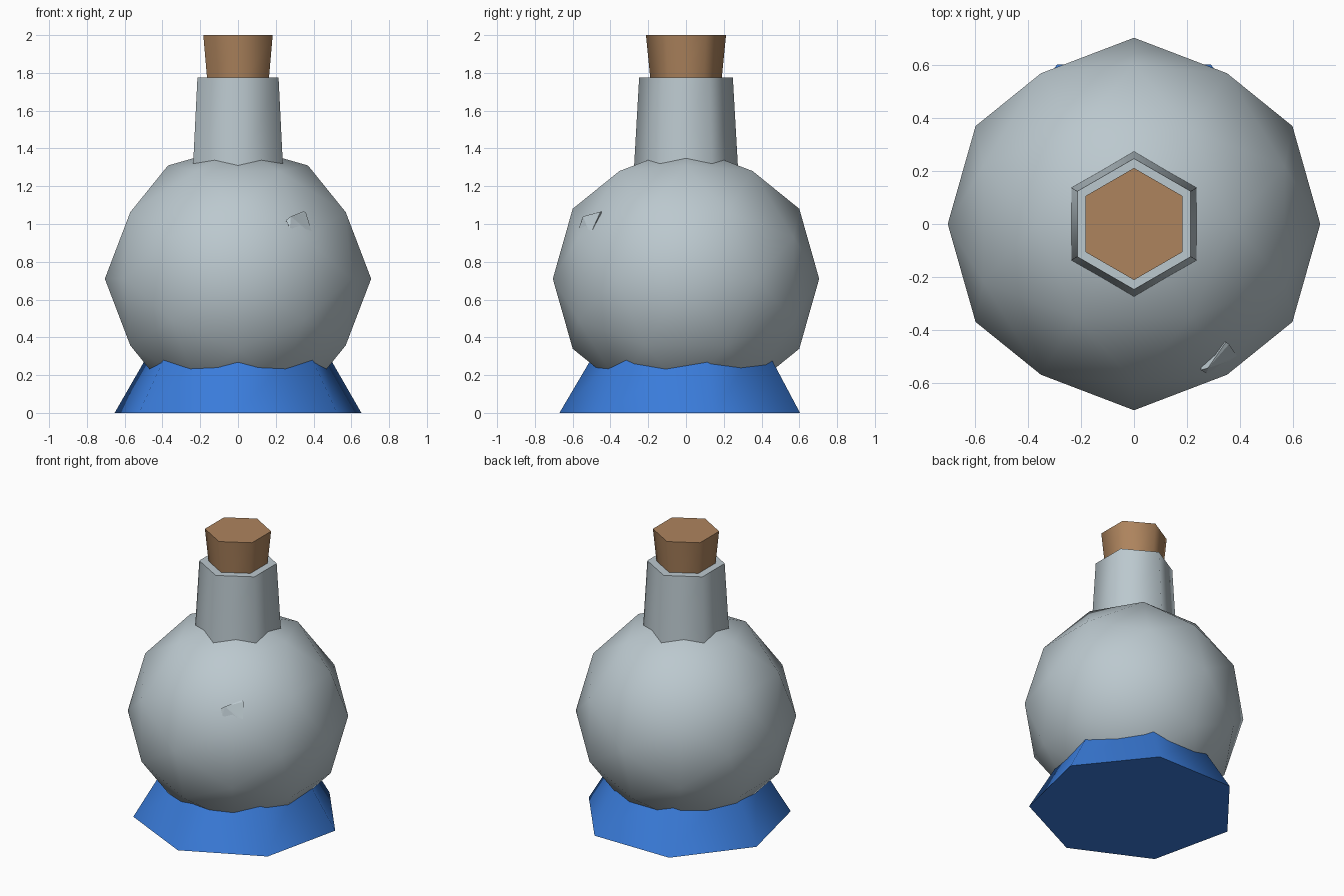
import bpy, bmesh, math
from mathutils import Vector

if "Cube" in bpy.data.objects:
    bpy.data.objects.remove(bpy.data.objects["Cube"])


def material(name, rgb):
    m = bpy.data.materials.new(name)
    m.diffuse_color = (*rgb, 1)
    m.use_nodes = True
    m.node_tree.nodes["Principled BSDF"].inputs["Base Color"].default_value = m.diffuse_color
    return m


GLASS = material("pale_grey_glass", (0.50, 0.58, 0.62))
BLUE = material("blue_base", (0.042, 0.20, 0.70))
CORK = material("brown_cork", (0.42, 0.23, 0.11))


def finish(bm, name, mat, smooth=True):
    bmesh.ops.recalc_face_normals(bm, faces=bm.faces[:])
    for f in bm.faces:
        f.smooth = smooth
    me = bpy.data.meshes.new(name)
    bm.to_mesh(me)
    bm.free()
    me.materials.append(mat)
    ob = bpy.data.objects.new(name, me)
    bpy.context.collection.objects.link(ob)
    return ob


def frustum(name, sides, r0, z0, r1, z1, mat):
    """Tapered prism with one corner toward -y, smooth sides and sharp caps."""
    bm = bmesh.new()
    rings = []
    for r, z in ((r0, z0), (r1, z1)):
        angles = [2 * math.pi * i / sides for i in range(sides)]
        rings.append([bm.verts.new((r * math.sin(a), -r * math.cos(a), z)) for a in angles])
    caps = [bm.faces.new(ring) for ring in rings]
    for i in range(sides):
        j = (i + 1) % sides
        bm.faces.new((rings[0][i], rings[0][j], rings[1][j], rings[1][i]))
    for cap in caps:
        for e in cap.edges:
            e.smooth = False
    return finish(bm, name, mat)


# round body: icosahedron with two-fold axes on x, y, z, subdivided once
R, CZ = 0.705, 0.71
PHI = (1 + math.sqrt(5)) / 2
bm = bmesh.new()
for a in (-1, 1):
    for b in (-PHI, PHI):
        for co in ((b, a, 0), (0, b, a), (a, 0, b)):
            bm.verts.new(co)
bmesh.ops.convex_hull(bm, input=bm.verts[:])
bmesh.ops.subdivide_edges(bm, edges=bm.edges[:], cuts=1, use_grid_fill=True)
for v in bm.verts:
    v.co = v.co.normalized() * R + Vector((0, 0, CZ))
finish(bm, "flask_body", GLASS)

# foot, neck and stopper
frustum("flask_base", 7, 0.67, 0.0, 0.44, 0.39, BLUE)
frustum("flask_neck", 6, 0.278, 1.25, 0.248, 1.775, GLASS)
frustum("cork_stopper", 6, 0.182, 1.70, 0.212, 2.0, CORK)

# small chip standing out of the body
bm = bmesh.new()
for co in ((0.253, -0.553, 1.02), (0.275, -0.566, 0.98), (0.28, -0.545, 1.04),
           (0.348, -0.447, 1.067), (0.36, -0.455, 1.06), (0.388, -0.51, 0.947),
           (0.39, -0.50, 0.96), (0.27, -0.43, 0.97)):
    bm.verts.new(co)
bmesh.ops.convex_hull(bm, input=bm.verts[:])
finish(bm, "glass_chip", GLASS, smooth=False)
